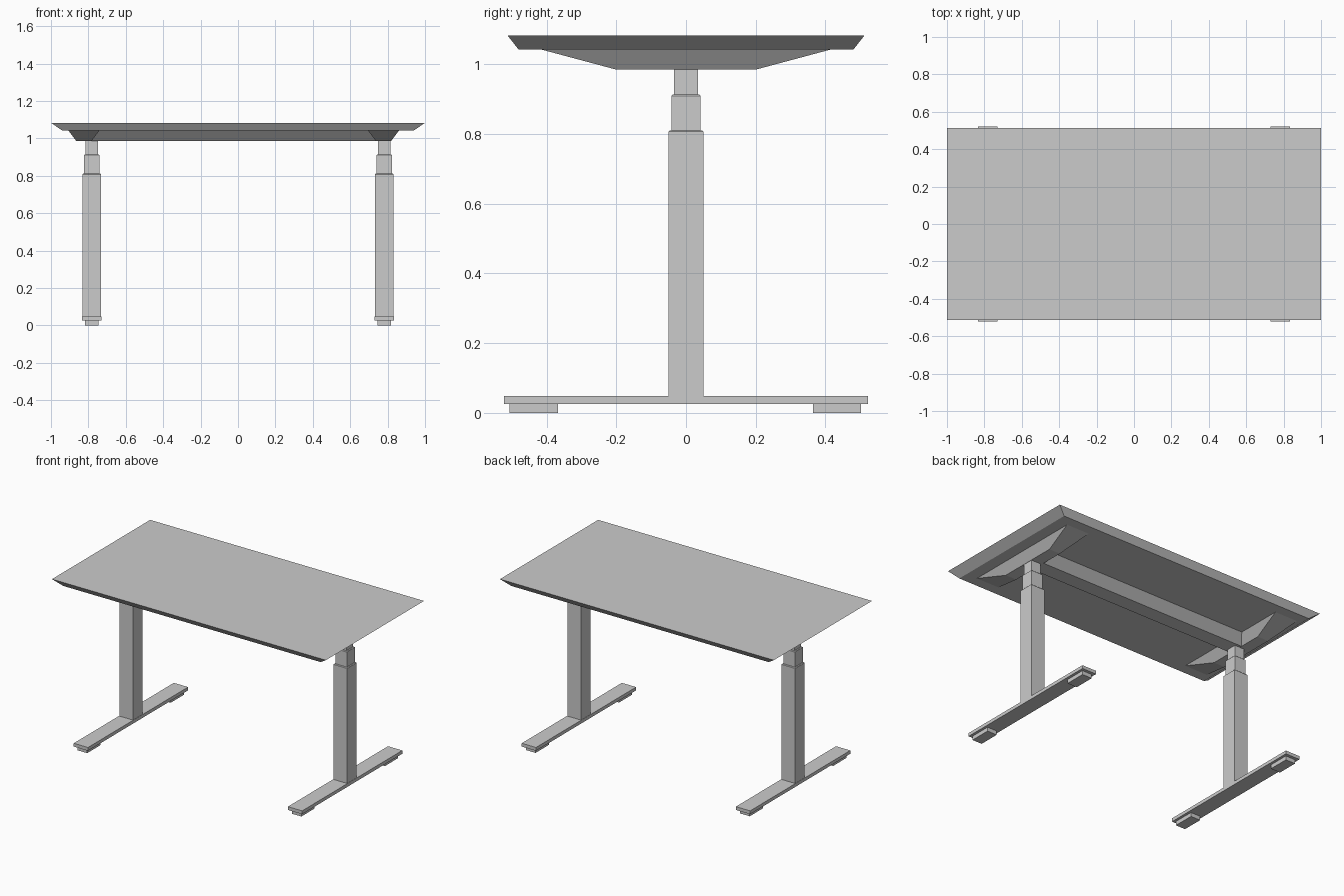
import bpy, bmesh

if "Cube" in bpy.data.objects:
    bpy.data.objects.remove(bpy.data.objects["Cube"])


def frustum(name, z0, r0, z1, r1):
    """Four-sided block between two rectangles (xmin, xmax, ymin, ymax)."""
    bm = bmesh.new()
    rings = []
    for z, (xa, xb, ya, yb) in ((z0, r0), (z1, r1)):
        rings.append([bm.verts.new((x, y, z))
                      for x, y in ((xa, ya), (xb, ya), (xb, yb), (xa, yb))])
    bm.faces.new(rings[0][::-1])
    bm.faces.new(rings[1])
    for i in range(4):
        j = (i + 1) % 4
        bm.faces.new((rings[0][i], rings[0][j], rings[1][j], rings[1][i]))
    mesh = bpy.data.meshes.new(name)
    bm.to_mesh(mesh)
    bm.free()
    obj = bpy.data.objects.new(name, mesh)
    bpy.context.collection.objects.link(obj)
    return obj


def rect(cx, hx, hy, cy=0):
    return (cx - hx, cx + hx, cy - hy, cy + hy)


def box(name, z0, z1, r):
    return frustum(name, z0, r, z1, r)


def tube(name, x, half, z0, z1, cut=0.004):
    # Column stage with a small chamfer around its top edge
    obj = box(name, z0, z1, rect(x, half, half))
    bm = bmesh.new()
    bm.from_mesh(obj.data)
    rim = [e for e in bm.edges if all(v.co.z > z1 - 1e-4 for v in e.verts)]
    bmesh.ops.bevel(bm, geom=rim, offset=cut, segments=1, affect='EDGES')
    bm.to_mesh(obj.data)
    bm.free()


# Tabletop with undercut bevelled edges
frustum("tabletop", 1.042, rect(0, 0.94, 0.48), 1.083, rect(0, 1.0, 0.512))

# Long beam under the top, with sloping sides
frustum("cross_beam", 0.986, (-0.82, 0.778, -0.05, 0.05),
        1.042, (-0.82, 0.778, -0.105, 0.105))

# Tapered brackets (the pair is shifted slightly to the left)
for side, x in (("left", -0.824), ("right", 0.778)):
    frustum(side + "_bracket", 0.985, rect(x, 0.04, 0.2),
            1.042, rect(x, 0.083, 0.413))

# Legs: telescoping column, foot bar and two pads on each side
for side, x in (("left", -0.782), ("right", 0.782)):
    box(side + "_foot", 0.026, 0.048, rect(x, 0.052, 0.522))
    tube(side + "_outer_column", x, 0.05, 0.048, 0.811)
    tube(side + "_middle_column", x, 0.042, 0.805, 0.914)
    box(side + "_inner_column", 0.908, 0.986, rect(x, 0.034, 0.034))
    for end, y in (("front", -0.437), ("back", 0.433)):
        box(f"{side}_{end}_pad", 0.0, 0.026, rect(x, 0.035, 0.069, y))
